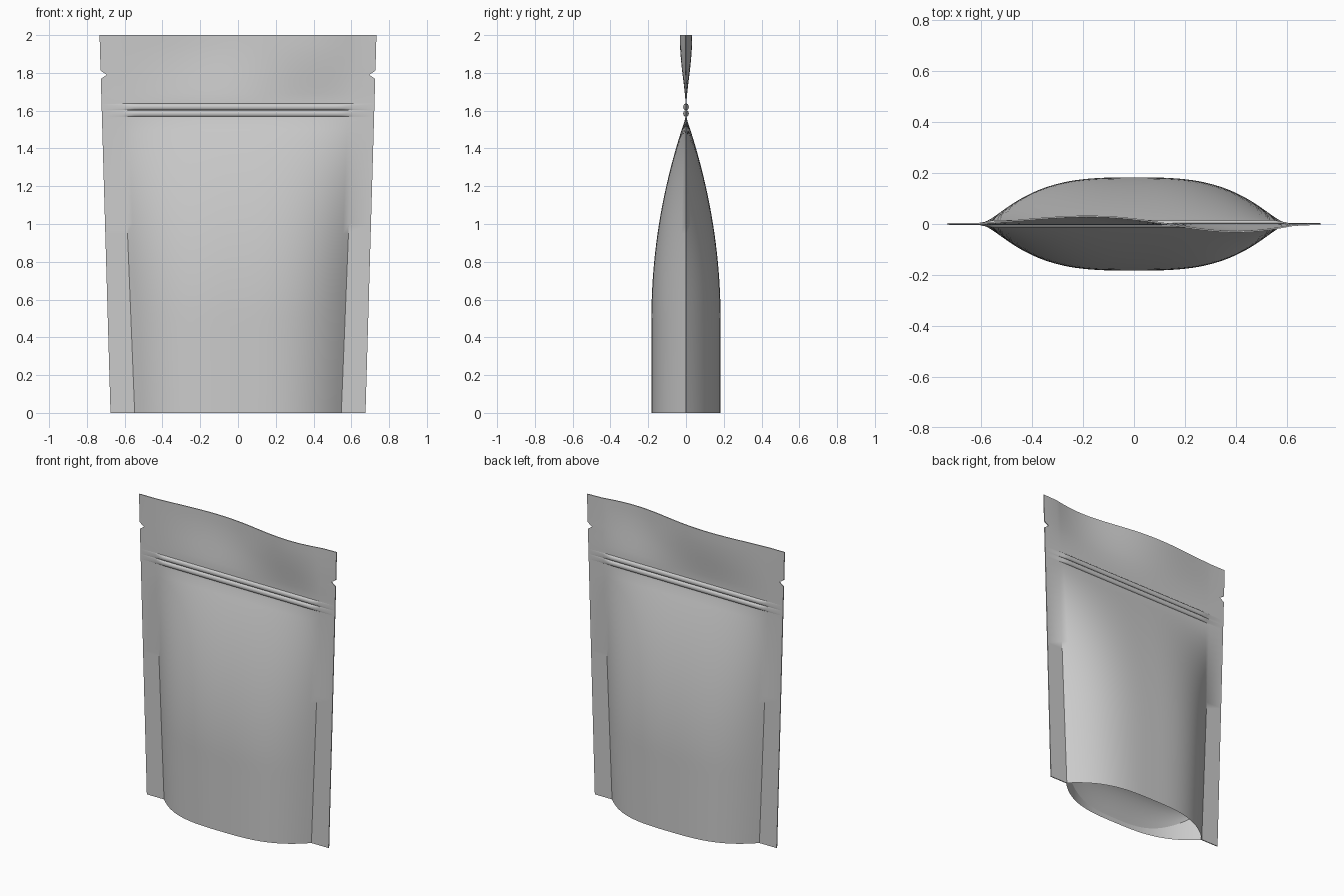
import bpy, bmesh, math

if "Cube" in bpy.data.objects:
    bpy.data.objects.remove(bpy.data.objects["Cube"])

HEIGHT, FILM = 2.0, 0.003
NOTCH_Z, ZIP_LOW, ZIP_HIGH = 1.79, 1.585, 1.62

film = bpy.data.materials.new("grey film")
film.use_nodes = True
film.diffuse_color = (0.6, 0.6, 0.6, 1)
film.node_tree.nodes["Principled BSDF"].inputs["Base Color"].default_value = film.diffuse_color


def outer_half(z):
    return 0.675 + 0.029 * z


def inner_half(z):
    return 0.547 + 0.04 * z


def bulge(u, z):
    """Distance of the filled wall from the middle plane."""
    rise = max(0, z - 0.5) / 1.06
    return 0.18 * max(0, 1 - rise ** 2) * (1 - min(1, abs(u)) ** 3.1)


def zipper(x, z):
    """Two rounded ridges that fade out at the side seals."""
    fade = max(0, min(1, (0.61 - abs(x)) / 0.05))
    ridge = sum(math.sqrt(max(0, 1 - ((z - c) / 0.017) ** 2)) for c in (ZIP_LOW, ZIP_HIGH))
    return 0.012 * fade * ridge


def wave(x, z):
    """Soft ripple of the opening at the top."""
    grow = max(0, min(1, (z - 1.65) / 0.35))
    v = max(0, min(1, (x + 0.65) / 1.3))
    return 0.03 * math.sin(grow * math.pi / 2) ** 1.3 * math.sin(math.tau * v ** 1.357)


def make_object(name, bm):
    bmesh.ops.recalc_face_normals(bm, faces=bm.faces)
    mesh = bpy.data.meshes.new(name)
    bm.to_mesh(mesh)
    bm.free()
    mesh.materials.append(film)
    obj = bpy.data.objects.new(name, mesh)
    bpy.context.collection.objects.link(obj)
    bpy.ops.object.select_all(action="DESELECT")
    obj.select_set(True)
    bpy.context.view_layer.objects.active = obj
    bpy.ops.object.shade_smooth_by_angle(angle=math.radians(35))
    return obj


# Row heights: body, zipper ridges, tear notch and top
rows = [1.55 * i / 31 for i in range(32)]
rows += [c + 0.017 * math.sin(math.pi * k / 8) for c in (ZIP_LOW, ZIP_HIGH) for k in range(-4, 5)]
rows += [1.66, 1.69, 1.73, NOTCH_Z - 0.022, NOTCH_Z, NOTCH_Z + 0.022, 1.85, 1.9, 1.95, HEIGHT]
rows = sorted(set(round(z, 4) for z in rows))
N = 40
columns = [-1 + 2 * i / N for i in range(N + 1)]

# Pouch walls: each row is a loop along the front and back again
bm = bmesh.new()
loops = []
for z in rows:
    edge = outer_half(z) - (0.032 if abs(z - NOTCH_Z) < 0.001 else 0)
    line = [(-edge, 1)] + [(u * inner_half(z), u) for u in columns] + [(edge, 1)]
    front, back = [], []
    for x, u in line:
        off = FILM + bulge(u, z) + zipper(x, z)
        front.append(bm.verts.new((x, wave(x, z) - off, z)))
        back.append(bm.verts.new((x, wave(x, z) + off, z)))
    loops.append(front + back[::-1])
count = len(loops[0])
for low, high in zip(loops, loops[1:]):
    for i in range(count):
        j = (i + 1) % count
        bm.faces.new((low[i], low[j], high[j], high[i]))


def close_strip(loop, i):
    bm.faces.new((loop[i], loop[i + 1], loop[count - 2 - i], loop[count - 1 - i]))


# Close the top edge and the feet of the side seals
for i in range(N + 2):
    close_strip(loops[-1], i)
for i in (0, N + 1):
    close_strip(loops[0], i)
make_object("pouch_walls", bm)

# Bottom gusset: folded up along the middle, welded to the walls in an arc
FOLD = 0.2
bm = bmesh.new()
grid = []
for u in columns:
    weld = 0.03 + (FOLD - 0.03) * abs(u) ** 3
    strip = []
    for k in range(-8, 9):
        s = k / 8
        z = FOLD - (FOLD - weld) * s * s
        y = s * (FILM + bulge(u, z)) * 0.995
        strip.append(bm.verts.new((u * inner_half(z), y, z)))
    grid.append(strip)
for a, b in zip(grid, grid[1:]):
    for k in range(16):
        bm.faces.new((a[k], a[k + 1], b[k + 1], b[k]))
make_object("bottom_gusset", bm)
